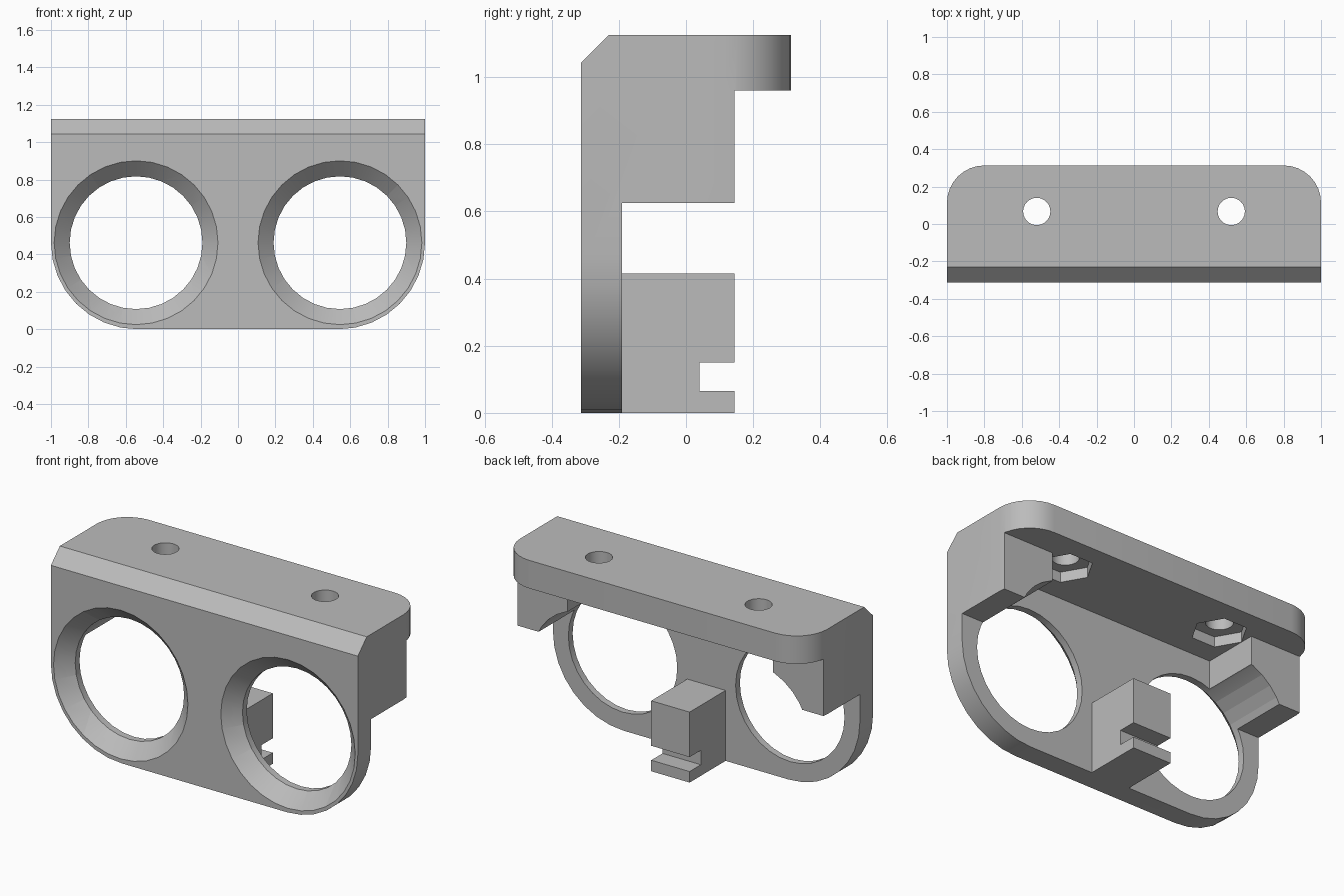
import bpy, bmesh, math

old = bpy.data.objects.get("Cube")
if old:
    bpy.data.objects.remove(old, do_unlink=True)

grey = bpy.data.materials.new("plain grey")
grey.use_nodes = True
colour = (0.5, 0.5, 0.5, 1)
grey.diffuse_color = colour
grey.node_tree.nodes["Principled BSDF"].inputs["Base Color"].default_value = colour

HOLE_X, HOLE_Z, HOLE_R = 0.545, 0.4625, 0.355
BACK, FRONT, TOP = 0.313, -0.313, 1.125


def arc(cx, cy, r, start, end, steps=8):
    """Points on an arc, angles in degrees."""
    angles = [math.radians(start + (end - start) * i / steps) for i in range(steps + 1)]
    return [(cx + r * math.cos(a), cy + r * math.sin(a)) for a in angles]


def loft(name, rings, axis):
    """Solid between two outlines, each a (position, points) pair along an axis."""
    place = {"x": lambda u, v, w: (w, u, v),
             "y": lambda u, v, w: (u, w, v),
             "z": lambda u, v, w: (u, v, w)}[axis]
    bm = bmesh.new()
    a, b = [[bm.verts.new(place(u, v, w)) for u, v in pts] for w, pts in rings]
    bm.faces.new(a)
    bm.faces.new(b)
    for i in range(len(a)):
        j = (i + 1) % len(a)
        bm.faces.new((a[i], a[j], b[j], b[i]))
    bmesh.ops.recalc_face_normals(bm, faces=bm.faces)
    mesh = bpy.data.meshes.new(name)
    bm.to_mesh(mesh)
    bm.free()
    mesh.materials.append(grey)
    obj = bpy.data.objects.new(name, mesh)
    bpy.context.collection.objects.link(obj)
    return obj


def prism(name, pts, axis, lo, hi):
    return loft(name, [(lo, pts), (hi, pts)], axis)


def disc(cx, cy, r, sides=32):
    return arc(cx, cy, r, 0, 360, sides)[:-1]


def combine(body, tool, operation):
    mod = body.modifiers.new(operation.lower(), "BOOLEAN")
    mod.operation, mod.solver, mod.object = operation, "EXACT", tool
    bpy.context.view_layer.objects.active = body
    bpy.ops.object.modifier_apply(modifier=mod.name)
    bpy.data.objects.remove(tool, do_unlink=True)


# Front plate and top flange as one oversized section, trimmed further down
section = [(FRONT, -0.1), (-0.19, -0.1), (-0.19, 0.96), (0.4, 0.96),
           (0.4, TOP), (-0.23, TOP), (FRONT, 1.043)]
body = prism("sensor_bracket", section, "x", -1.1, 1.1)

# Notched catch at the middle of the back
catch = [(-0.25, -0.2), (0.145, -0.2), (0.145, 0.065), (0.04, 0.065),
         (0.04, 0.15), (0.145, 0.15), (0.145, 0.415), (-0.25, 0.415)]
combine(body, prism("catch", catch, "x", -0.125, 0.125), "UNION")

# Side blocks under the flange
for s in (-1, 1):
    block = [(s * 0.67, 0.625), (s * 1.2, 0.625), (s * 1.2, 1.0), (s * 0.67, 1.0)]
    combine(body, prism("side_block", block, "y", -0.25, 0.145), "UNION")

# Trim to the front outline, rounded at the bottom
outline = (arc(-0.5375, HOLE_Z, HOLE_Z, 180, 270) + arc(0.5375, HOLE_Z, HOLE_Z, 270, 360)
           + [(1, 1.3), (-1, 1.3)])
combine(body, prism("front_outline", outline, "y", -0.6, 0.6), "INTERSECT")

# Trim to the top outline, rounded at the back
r = 0.2
outline = (arc(1 - r, BACK - r, r, 0, 90) + arc(r - 1, BACK - r, r, 90, 180)
           + [(-1.0, -0.6), (1.0, -0.6)])
combine(body, prism("top_outline", outline, "z", -0.5, 1.5), "INTERSECT")

for s in (-1, 1):
    # Large bore with a flared front
    x = s * HOLE_X
    combine(body, prism("bore", disc(x, HOLE_Z, HOLE_R), "y", -0.26, 0.5), "DIFFERENCE")
    flare = [(y, disc(x, HOLE_Z, HOLE_R - 0.23 - y)) for y in (-0.413, -0.2)]
    combine(body, loft("flare", flare, "y"), "DIFFERENCE")
    # Screw hole and hexagonal nut pocket
    combine(body, prism("screw_hole", disc(s * 0.52, 0.067, 0.073, 24), "z", 0.9, 1.3), "DIFFERENCE")
    combine(body, prism("nut_pocket", disc(s * 0.52, 0.067, 0.149, 6), "z", 0.9, 1.02), "DIFFERENCE")

bpy.ops.object.select_all(action="DESELECT")
body.select_set(True)
bpy.context.view_layer.objects.active = body
bpy.ops.object.shade_smooth_by_angle(angle=math.radians(30))
